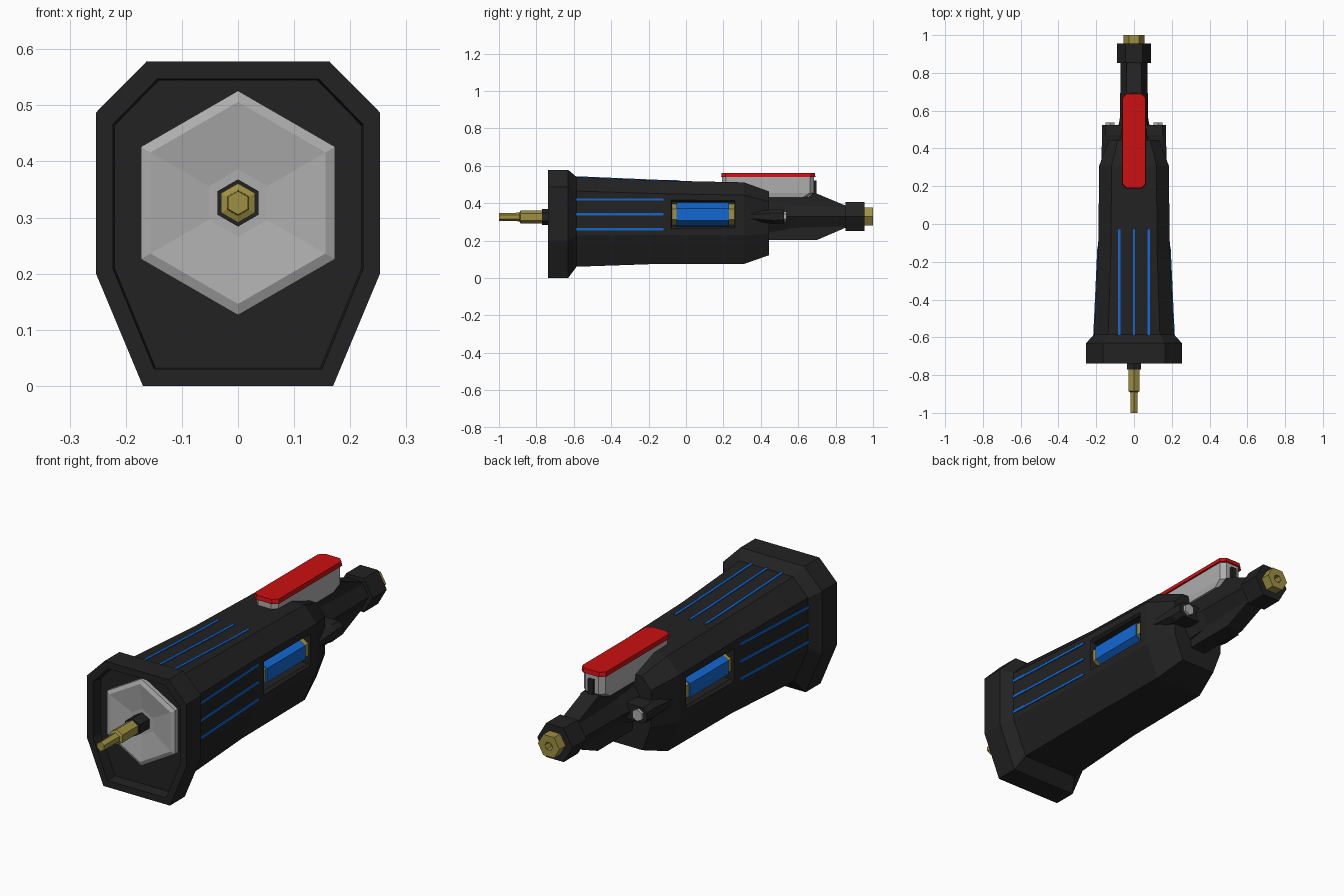
import bpy, bmesh, math

if "Cube" in bpy.data.objects:
    bpy.data.objects.remove(bpy.data.objects["Cube"])


def material(name, r, g, b):
    m = bpy.data.materials.new(name)
    m.diffuse_color = (r, g, b, 1)
    m.use_nodes = True
    m.node_tree.nodes["Principled BSDF"].inputs["Base Color"].default_value = m.diffuse_color
    return m


BLACK = material("black_plastic", 0.016, 0.016, 0.016)
GREY = material("grey_metal", 0.42, 0.42, 0.42)
RED = material("red_plastic", 0.6, 0.005, 0.006)
BLUE = material("blue_plastic", 0.006, 0.14, 0.65)
GOLD = material("brass", 0.34, 0.28, 0.055)
CZ = 0.328  # height of the drive axis


def loft(name, rings, mat):
    """Skin a list of 3D rings and cap both ends."""
    bm = bmesh.new()
    vs = [[bm.verts.new(p) for p in ring] for ring in rings]
    n = len(vs[0])
    for a, b in zip(vs, vs[1:]):
        for i in range(n):
            bm.faces.new((a[i], a[(i + 1) % n], b[(i + 1) % n], b[i]))
    bm.faces.new(vs[0])
    bm.faces.new(vs[-1])
    bmesh.ops.recalc_face_normals(bm, faces=bm.faces)
    me = bpy.data.meshes.new(name)
    bm.to_mesh(me)
    bm.free()
    me.materials.append(mat)
    ob = bpy.data.objects.new(name, me)
    bpy.context.collection.objects.link(ob)
    return ob


def hexa(stations, name, mat, up=True, cx=0, cz=CZ):
    """Six-sided turned part along y from (y, radius) stations."""
    off = math.pi / 2 if up else 0
    angles = [off + i * math.pi / 3 for i in range(6)]
    return loft(name, [[(cx + r * math.cos(a), y, cz + r * math.sin(a)) for a in angles]
                       for y, r in stations], mat)


def shell(y, hw, lo, hi):
    """Eight-sided housing section."""
    h = hi - lo
    half = [(.67 * hw, lo), (hw, lo + .346 * h), (hw, lo + .843 * h), (.645 * hw, hi)]
    return [(x, y, z) for x, z in half] + [(-x, y, z) for x, z in reversed(half)]


def side_profile(name, pts, hw, mat):
    """Extrude a (y, z) outline across x."""
    return loft(name, [[(s * hw, y, z) for y, z in pts] for s in (-1, 1)], mat)


def box_rings(xs):
    """Rectangular rings (x, y0, y1, z0, z1)."""
    return [[(x, a, c), (x, b, c), (x, b, d), (x, a, d)] for x, a, b, c, d in xs]


# Housing with recessed front flange
body = loft("housing", [shell(*s) for s in (
    (-.685, .22, .033, .544), (-.738, .223, .03, .547), (-.738, .253, 0, .578),
    (-.63, .253, 0, .578), (-.585, .212, .06, .54), (-.15, .19, .075, .521),
    (.31, .184, .075, .511), (.445, .133, .122, .462))], BLACK)

# Side windows cut into the housing, each with a blue cell and brass ends
for s, side in ((1, "right"), (-1, "left")):
    cut = loft("window_cutter_" + side, box_rings((
        (s * .12, -.075, .26, .275, .405), (s * .175, -.075, .26, .275, .405),
        (s * .21, -.085, .27, .245, .435))), BLACK)
    cut.hide_render = True
    mod = body.modifiers.new("window", "BOOLEAN")
    mod.object = cut
    mod.operation = 'DIFFERENCE'
    mod.solver = 'EXACT'
    bpy.context.view_layer.objects.active = body
    bpy.ops.object.modifier_apply(modifier=mod.name)
    bpy.data.objects.remove(cut)
    hexa([(-.05, .063), (.23, .063)], "cell_" + side, BLUE, True, s * .128, .34)
    hexa([(-.078, .056), (.262, .056)], "cell_contacts_" + side, GOLD, True, s * .128, .34)

# Blue stripes on the sides and top, following the taper
t = .006
for i in range(3):
    z = .26 + .08 * i
    for s in (1, -1):
        loft("side_stripe", [[(s * (x - .01), y, z - t), (s * (x + .004), y, z - t),
                              (s * (x + .004), y, z + t), (s * (x - .01), y, z + t)]
                             for y, x in ((-.592, .212), (-.12, .190))], BLUE)
    x = .078 * (i - 1)
    loft("top_stripe", [[(x - t, y, z - .01), (x + t, y, z - .01),
                         (x + t, y, z + .004), (x - t, y, z + .004)]
                        for y, z in ((-.592, .54), (-.15, .521), (-.03, .518))], BLUE)

# Front disc, hub and stepped drive shaft
hexa([(-.68, .2), (-.705, .2), (-.713, .18), (-.697, .06)], "front_disc", GREY, cz=.326)
hexa([(-.68, .042), (-.77, .042)], "shaft_hub", BLACK, cz=.326)
hexa([(-.75, .035), (-.885, .035), (-.89, .023), (-1, .021)], "drive_shaft", GOLD, cz=.326)

# Tapered neck with top and bottom web
hexa([(.43, .1), (.56, .075), (.86, .07)], "neck", BLACK, False)
side_profile("neck_web", [(.42, .203), (.7, .203), (.845, .265), (.845, .39),
                          (.69, .455), (.65, .432), (.42, .432)], .04, BLACK)

# Rear collar and brass inlet with a bore
hexa([(.852, .09), (.955, .09)], "rear_collar", BLACK, False)
hexa([(.94, .055), (1, .055), (1, .02), (.965, .02)], "air_inlet", GOLD, False)

# Mounting wings with bolts
loft("mounting_wings", [[(-w, y, CZ - h / 2), (-w + .02, y, CZ - h), (w - .02, y, CZ - h),
                         (w, y, CZ - h / 2), (w, y, CZ + h / 2), (w - .02, y, CZ + h),
                         (-w + .02, y, CZ + h), (-w, y, CZ + h / 2)]
                        for y, w, h in ((.31, .172, .015), (.47, .17, .04), (.525, .17, .036))], BLACK)
for s in (1, -1):
    hexa([(.51, .028), (.538, .028)], "wing_bolt", GREY, True, s * .127)


def lever_ring(z, hw, y0, y1, c=.022):
    half = [(hw - c, y0), (hw, y0 + c), (hw, y1 - c), (hw - c, y1)]
    return [(x, y, z) for x, y in half] + [(-x, y, z) for x, y in reversed(half)]


# Lever: grey body with a chamfered red cap and a small black pin
loft("lever_body", [lever_ring(.43, .05, .195, .645), lever_ring(.455, .055, .193, .685),
                    lever_ring(.545, .055, .193, .685)], GREY)
loft("lever_cap", [lever_ring(.54, .063, .188, .692), lever_ring(.56, .06, .191, .689)], RED)
side_profile("lever_pin", [(.67, .44), (.697, .45), (.697, .52), (.67, .52)], .013, BLACK)
